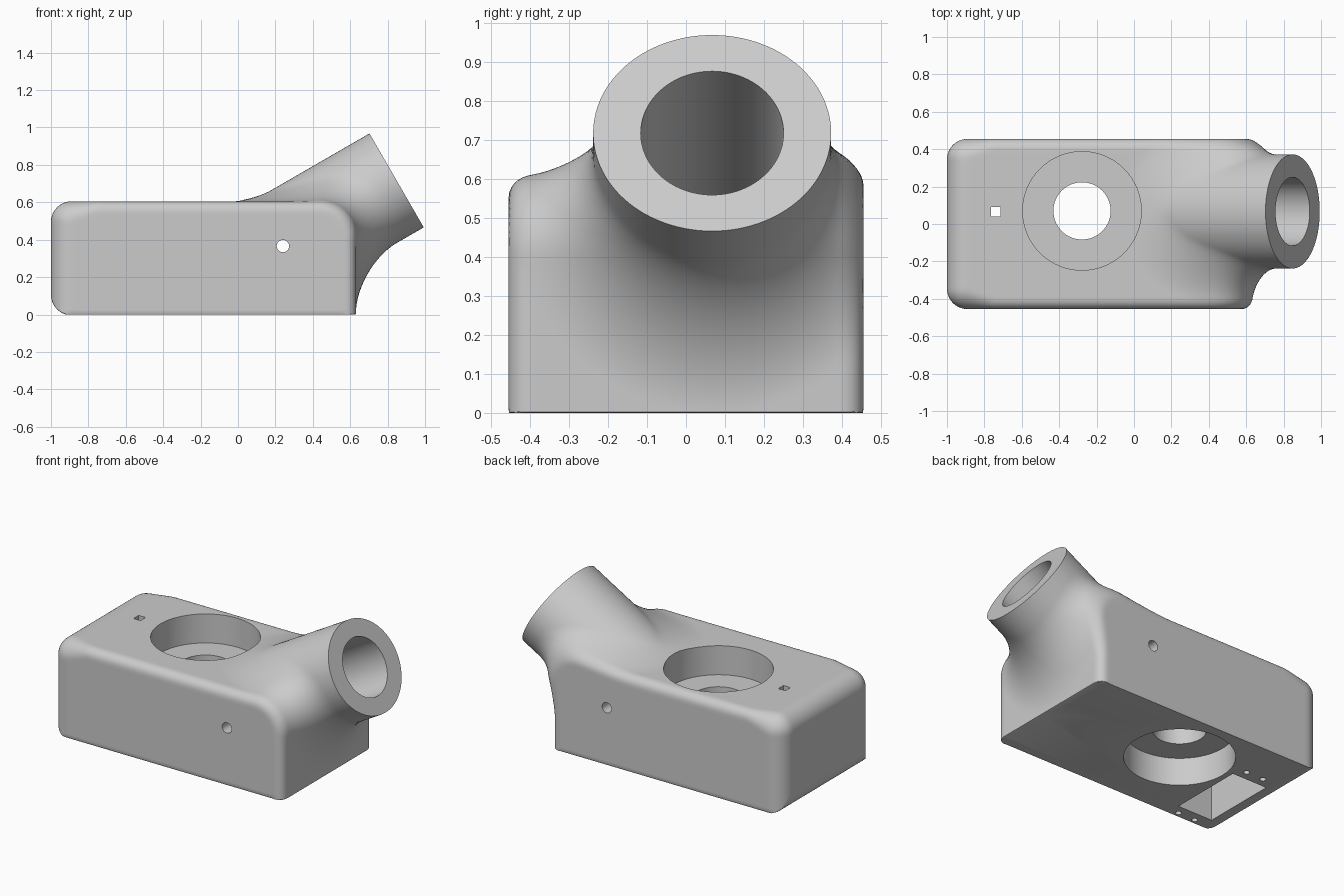
import bpy
import bmesh
from math import hypot
from mathutils import Vector, Matrix

cube = bpy.data.objects.get("Cube")
if cube:
    bpy.data.objects.remove(cube, do_unlink=True)

AXIS = Vector((0.866, 0, 0.5))           # socket direction
UP = Vector((-0.5, 0, 0.866))            # across the socket
END = Vector((0.848, 0.067, 0.717))      # centre of the socket mouth
HEIGHT, HALF, RIGHT = 0.605, 0.455, 0.63
WIDE, TALL = 0.305, 0.29                 # socket outer radii
RING = Vector((-0.278, 0.07, 0))         # centre of the round pockets


def make_object(name, bm):
    mesh = bpy.data.meshes.new(name)
    bm.to_mesh(mesh)
    bm.free()
    obj = bpy.data.objects.new(name, mesh)
    bpy.context.collection.objects.link(obj)
    return obj


def add_box(bm, low, high):
    low, high = Vector(low), Vector(high)
    size = Matrix.Diagonal((high - low).to_4d())
    size[3][3] = 1
    bmesh.ops.create_cube(bm, size=1, matrix=Matrix.Translation((low + high) / 2) @ size)


def add_rod(bm, start, end, radius, sides=64):
    start, end = Vector(start), Vector(end)
    turn = (end - start).to_track_quat('Z', 'Y').to_matrix().to_4x4()
    bmesh.ops.create_cone(bm, cap_ends=True, segments=sides, radius1=radius, radius2=radius,
                          depth=(end - start).length,
                          matrix=Matrix.Translation((start + end) / 2) @ turn)


def apply_modifiers(obj):
    graph = bpy.context.evaluated_depsgraph_get()
    mesh = bpy.data.meshes.new_from_object(obj.evaluated_get(graph))
    obj.modifiers.clear()
    obj.data = mesh


# Rounded joins of two distance values
def round_max(a, b, r):
    return min(-r, max(a, b)) + hypot(max(a + r, 0), max(b + r, 0))


def round_min(a, b, r):
    return max(r, min(a, b)) - hypot(max(r - a, 0), max(r - b, 0))


def distance(x, y, z):
    """Housing block blended into the slanted socket."""
    left = -1 - x
    block = round_max(round_max(z - HEIGHT, x - RIGHT, 0.2), left, 0.11)
    dx, dz = x - END.x, z - END.z
    along = dx * AXIS.x + dz * AXIS.z
    u, v = (y - END.y) / WIDE, (dx * UP.x + dz * UP.z) / TALL
    rho = max(hypot(u, v), 1e-6)
    socket = max((rho - 1) * TALL, along - 0.05, -along - 0.8)
    blend = 0.22 - 0.16 * max(v / rho, 0) ** 2
    shape = round_min(block, socket, blend)
    # flat long sides, rounder towards the closed end
    edge = 0.055 + 0.055 * min(max((-0.75 - x) / 0.15, 0), 1)
    shape = round_max(shape, abs(y) - HALF, edge)
    return max(shape, round_max(left, -z - 0.004, 0.11))


def project(bm):
    h = 0.0005
    for vert in bm.verts:
        x, y, z = vert.co
        d = distance(x, y, z)
        slope = Vector((distance(x + h, y, z) - d, distance(x, y + h, z) - d,
                        distance(x, y, z + h) - d)) / h
        vert.co -= slope * (d / max(slope.length_squared, 0.3))


# Rough block and socket, fused into one even skin
bm = bmesh.new()
add_box(bm, (-1, -HALF, -0.004), (RIGHT, HALF, HEIGHT))
add_rod(bm, END - AXIS * 0.8, END + AXIS * 0.05, 0.297)
housing = make_object("housing", bm)
skin = housing.modifiers.new("skin", 'REMESH')
skin.mode = 'VOXEL'
skin.voxel_size = 0.018
apply_modifiers(housing)

# Pull the skin onto the blended shape, then trim mouth and base flat
bm = bmesh.new()
bm.from_mesh(housing.data)
for step in range(7):
    if step < 4:
        bmesh.ops.smooth_vert(bm, verts=bm.verts, factor=0.5,
                              use_axis_x=True, use_axis_y=True, use_axis_z=True)
    project(bm)
for point, normal in ((END, AXIS), (Vector(), Vector((0, 0, -1)))):
    cut = bmesh.ops.bisect_plane(bm, geom=bm.verts[:] + bm.edges[:] + bm.faces[:], dist=1e-5,
                                 plane_co=point, plane_no=normal, clear_outer=True)
    rim = [e for e in cut["geom_cut"] if isinstance(e, bmesh.types.BMEdge)]
    bmesh.ops.holes_fill(bm, edges=rim, sides=0)
bmesh.ops.recalc_face_normals(bm, faces=bm.faces)
bm.to_mesh(housing.data)
bm.free()

# Main recesses: two round pockets, socket bore, base slot and screw holes
recesses = bmesh.new()
add_rod(recesses, RING + Vector((0, 0, 0.42)), RING + Vector((0, 0, 0.8)), 0.317, 96)
add_rod(recesses, RING - Vector((0, 0, 0.2)), RING + Vector((0, 0, 0.175)), 0.317, 96)
add_rod(recesses, END - AXIS * 0.82, END + AXIS * 0.2, 0.183, 96)
add_box(recesses, (-0.875, -0.36, -0.2), (-0.63, 0.12, 0.5))
for x in (-0.8, -0.68):
    for y in (-0.42, 0.18):
        add_rod(recesses, (x, y, -0.1), (x, y, 0.15), 0.018, 24)

# Passages joining them: centre hole, cable window and cross pin hole
passages = bmesh.new()
add_rod(passages, RING + Vector((0, 0, 0.1)), RING + Vector((0, 0, 0.5)), 0.153, 64)
add_box(passages, (-0.765, 0.04, 0.4), (-0.715, 0.092, 0.8))
add_rod(passages, (0.24, -0.7, 0.366), (0.24, 0.7, 0.366), 0.033, 32)

for name, cutter_mesh in (("recess_cutter", recesses), ("passage_cutter", passages)):
    cutter = make_object(name, cutter_mesh)
    cutter.hide_render = True
    carve = housing.modifiers.new(name, 'BOOLEAN')
    carve.operation = 'DIFFERENCE'
    carve.solver = 'EXACT'
    carve.object = cutter
    apply_modifiers(housing)
    bpy.data.objects.remove(cutter, do_unlink=True)

# Plain grey finish
grey = bpy.data.materials.new("plain grey")
grey.use_nodes = True
colour = (0.6, 0.6, 0.6, 1)
grey.diffuse_color = colour
grey.node_tree.nodes["Principled BSDF"].inputs["Base Color"].default_value = colour
housing.data.materials.clear()
housing.data.materials.append(grey)

bpy.ops.object.select_all(action='DESELECT')
housing.select_set(True)
bpy.context.view_layer.objects.active = housing
bpy.ops.object.shade_smooth_by_angle(angle=0.5)
